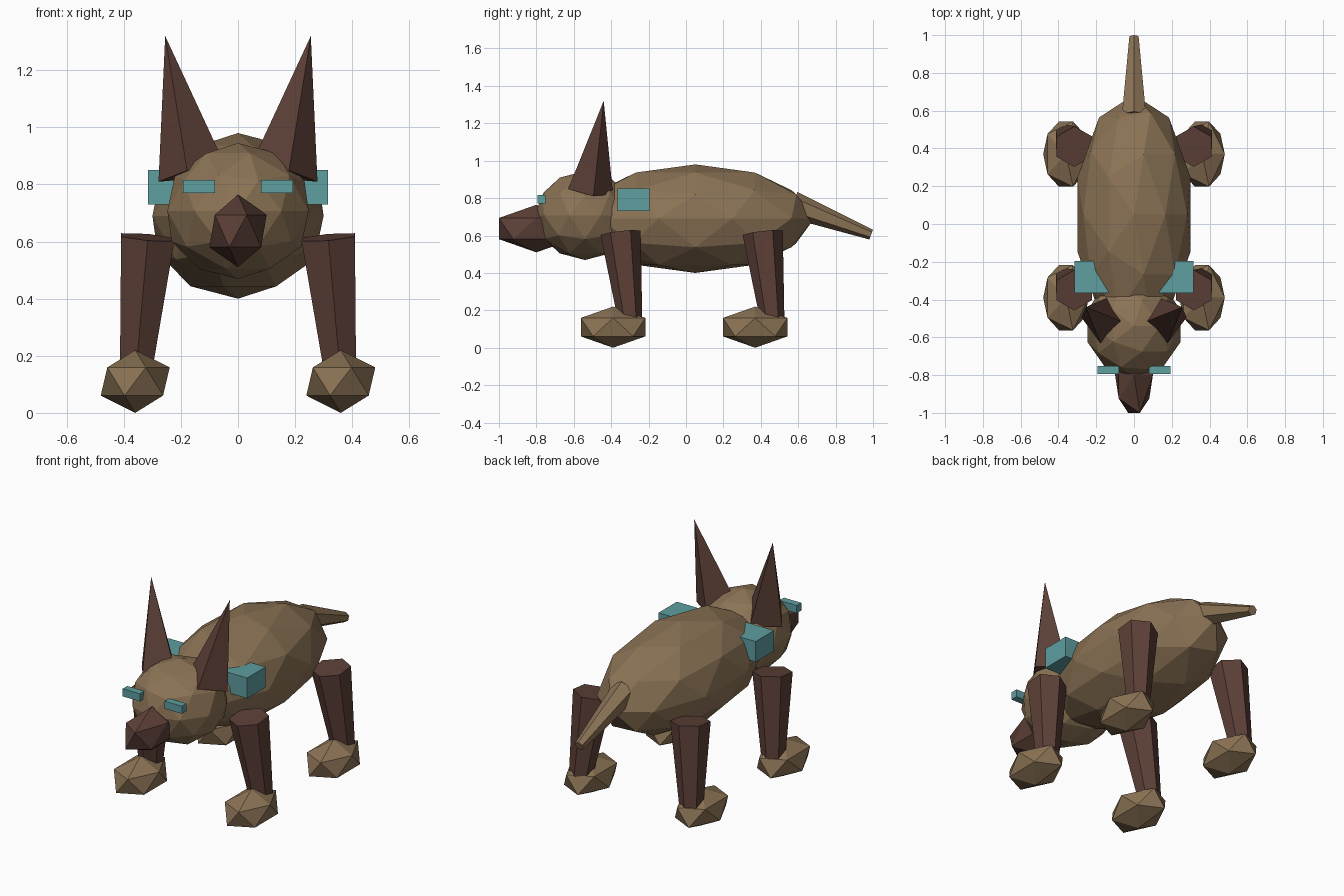
import bpy
from mathutils import Vector, Matrix

if "Cube" in bpy.data.objects:
    bpy.data.objects.remove(bpy.data.objects["Cube"])


def material(name, rgb):
    m = bpy.data.materials.new(name)
    m.diffuse_color = (*rgb, 1)
    m.use_nodes = True
    m.node_tree.nodes["Principled BSDF"].inputs["Base Color"].default_value = m.diffuse_color
    return m


TAN = material("tan_fur", (0.258, 0.171, 0.091))
BROWN = material("dark_brown_fur", (0.109, 0.051, 0.038))
TEAL = material("teal", (0.114, 0.342, 0.352))


def finish(name, mat):
    ob = bpy.context.object
    ob.name = ob.data.name = name
    ob.data.materials.append(mat)
    return ob


def ball(name, loc, radii, detail, mat):
    """Faceted ellipsoid."""
    bpy.ops.mesh.primitive_ico_sphere_add(subdivisions=detail, radius=1, location=loc)
    ob = finish(name, mat)
    ob.scale = radii
    return ob


def taper(name, start, end, r1, r2, sides, mat, yaw=0.0):
    """Tapered limb running from start to end."""
    a, b = Vector(start), Vector(end)
    axis = b - a
    bpy.ops.mesh.primitive_cone_add(vertices=sides, radius1=r1, radius2=r2,
                                    depth=axis.length)
    ob = finish(name, mat)
    tilt = Vector((0, 0, 1)).rotation_difference(axis).to_matrix().to_4x4()
    ob.matrix_world = (Matrix.Translation((a + b) / 2) @ tilt
                       @ Matrix.Rotation(yaw, 4, 'Z'))
    return ob


def box(name, loc, size, mat):
    bpy.ops.mesh.primitive_cube_add(size=1, location=loc)
    ob = finish(name, mat)
    ob.scale = size
    return ob


# Torso, head and snout
ball("body", (0, 0.05, 0.69), (0.315, 0.635, 0.29), 2, TAN)
ball("head", (0, -0.54, 0.707), (0.26, 0.27, 0.238), 2, TAN)
ball("snout", (0, -0.80, 0.637), (0.112, 0.235, 0.127), 1, BROWN)

# Tail, sloping down to a blunt tip
taper("tail", (0, 0.57, 0.765), (0, 0.99, 0.605), 0.073, 0.028, 6, TAN)

for s, side in ((-1, "left"), (1, "right")):
    # Pointed ears, leaning out and back
    taper(side + "_ear", (s * 0.16, -0.51, 0.835), (s * 0.255, -0.44, 1.32),
          0.122, 0, 4, BROWN, s * 0.14)
    # Eyes and shoulder blocks
    box(side + "_eye", (s * 0.136, -0.773, 0.793), (0.112, 0.042, 0.045), TEAL)
    box(side + "_shoulder_block", (s * 0.225, -0.28, 0.79), (0.18, 0.17, 0.12), TEAL)
    # Legs and paws
    for y, end in ((-0.39, "front"), (0.37, "back")):
        taper(f"{end}_{side}_leg", (s * 0.36, y + 0.095, 0.12),
              (s * 0.316, y + 0.04, 0.615), 0.062, 0.108, 6, BROWN)
        ball(f"{end}_{side}_paw", (s * 0.36, y, 0.11), (0.135, 0.203, 0.11), 1, TAN)
